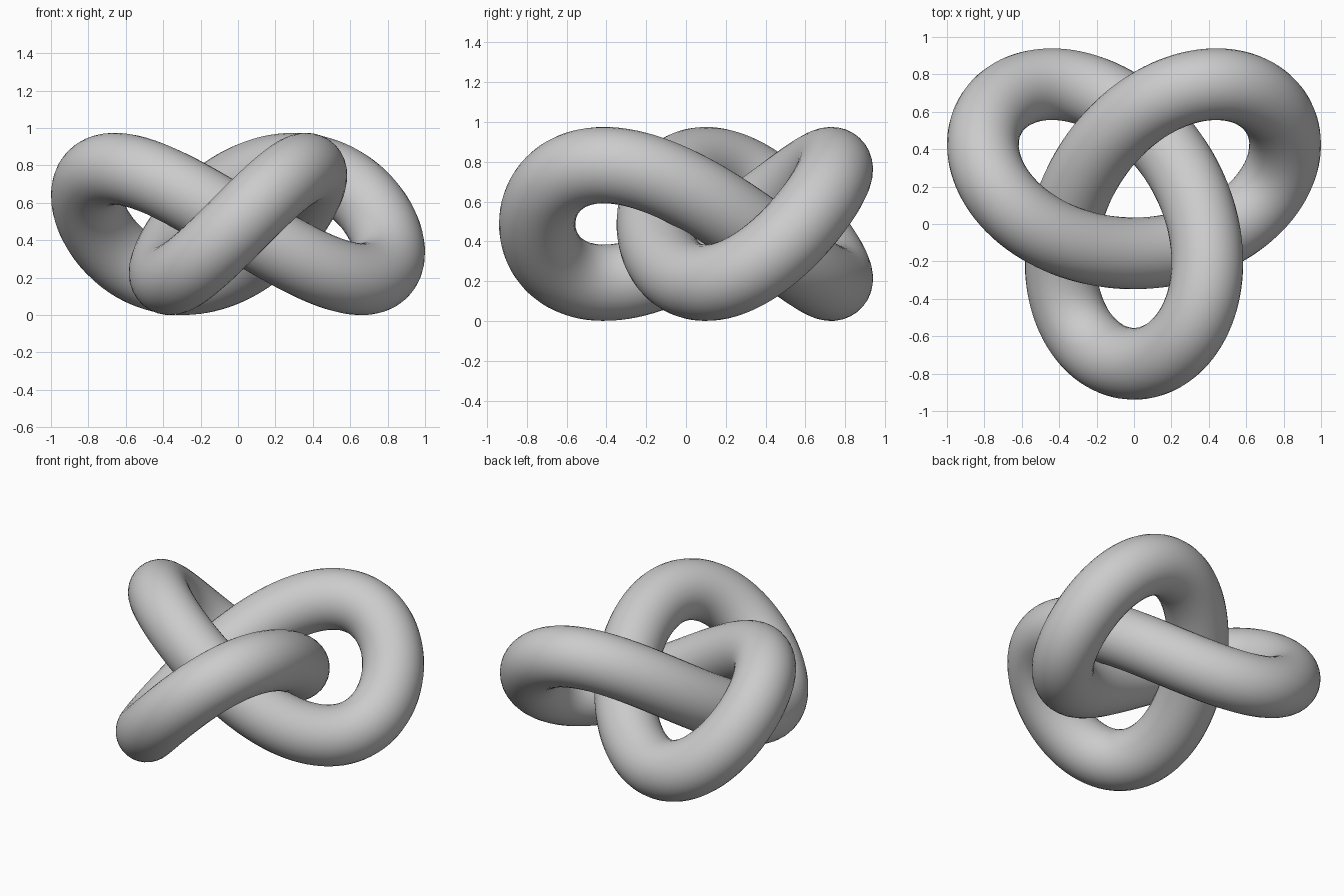
import bpy
from math import sin, cos, pi

cube = bpy.data.objects.get("Cube")
if cube:
    bpy.data.objects.remove(cube, do_unlink=True)

SCALE = 0.2953           # size of the knot's path
TUBE = 0.65 * SCALE      # tube radius
STEPS = 240
SHIFT_Y = SCALE * 15 / 32   # centres the three lobes front to back

# Plain grey material
grey = bpy.data.materials.new("plain_grey")
grey.use_nodes = True
colour = (0.6, 0.6, 0.6, 1)
grey.diffuse_color = colour
bsdf = grey.node_tree.nodes["Principled BSDF"]
bsdf.inputs["Base Color"].default_value = colour
bsdf.inputs["Roughness"].default_value = 0.6


def trefoil(t):
    """Point on the trefoil path."""
    return (SCALE * (sin(t) + 2 * sin(2 * t)),
            SCALE * (cos(t) - 2 * cos(2 * t)) + SHIFT_Y,
            SCALE * (1 - sin(3 * t)) + TUBE)


# Closed path with a round section
curve = bpy.data.curves.new("trefoil_knot", "CURVE")
curve.dimensions = "3D"
curve.bevel_depth = TUBE
curve.bevel_resolution = 14
spline = curve.splines.new("POLY")
spline.points.add(STEPS - 1)
for i, point in enumerate(spline.points):
    point.co = (*trefoil(2 * pi * i / STEPS), 1)
spline.use_cyclic_u = True
curve.materials.append(grey)

knot = bpy.data.objects.new("trefoil_knot", curve)
bpy.context.collection.objects.link(knot)

# Turn the tube into a smooth mesh
bpy.ops.object.select_all(action="DESELECT")
knot.select_set(True)
bpy.context.view_layer.objects.active = knot
bpy.ops.object.convert(target="MESH")
bpy.ops.object.shade_smooth()
